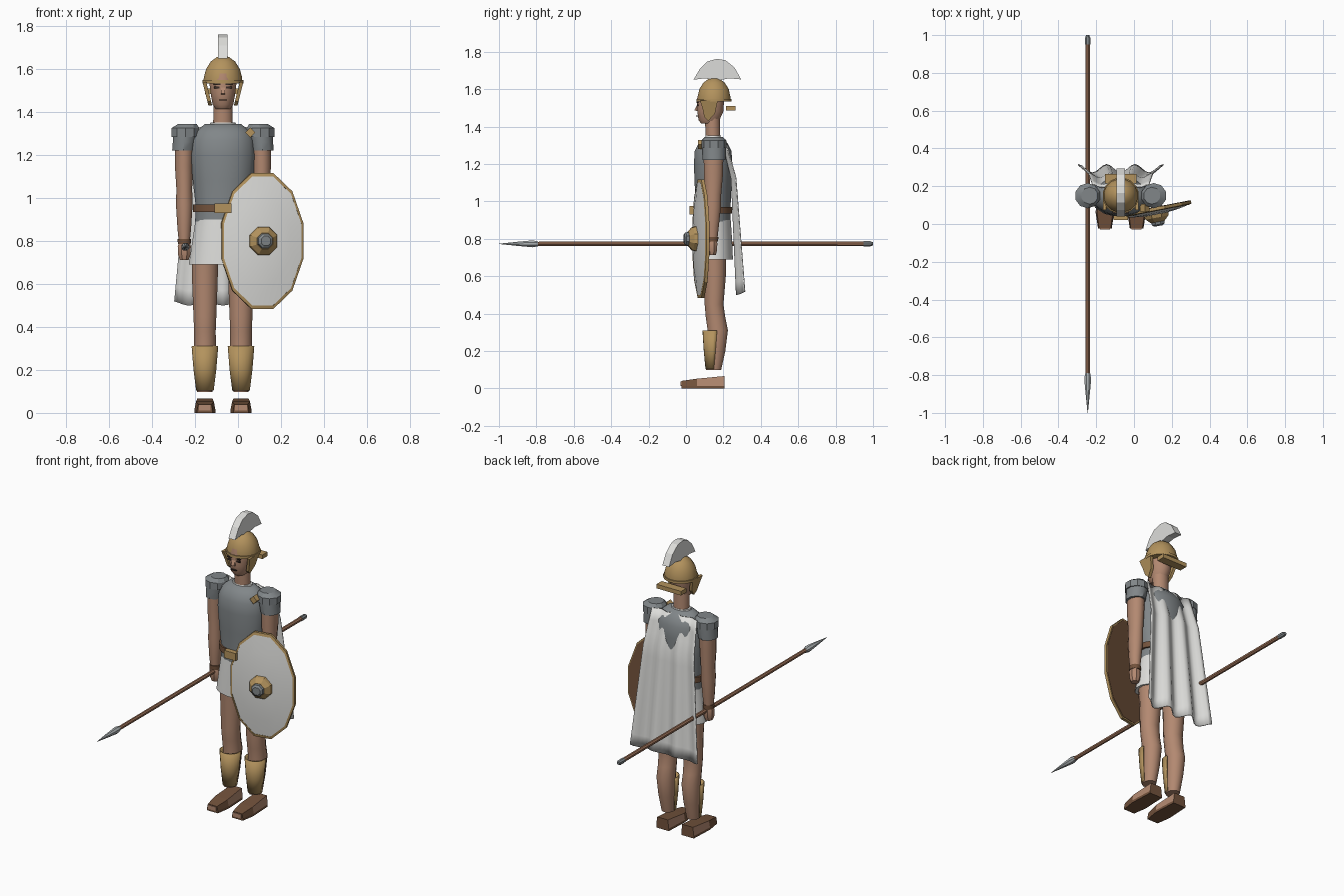
import bpy, bmesh, math
from mathutils import Matrix, Vector

if "Cube" in bpy.data.objects:
    bpy.data.objects.remove(bpy.data.objects["Cube"])

MX, MY = -0.07, 0.145   # body axis


def material(name, rgb):
    m = bpy.data.materials.new(name)
    m.use_nodes = True
    m.diffuse_color = (*rgb, 1)
    m.node_tree.nodes["Principled BSDF"].inputs["Base Color"].default_value = (*rgb, 1)
    return m


skin = material("skin", (0.45, 0.25, 0.165))
gold = material("bronze", (0.45, 0.29, 0.11))
steel = material("steel", (0.22, 0.24, 0.25))
cloth = material("white cloth", (0.72, 0.72, 0.70))
leather = material("leather", (0.17, 0.085, 0.045))
wood = material("wood", (0.34, 0.17, 0.10))
dark = material("dark", (0.04, 0.025, 0.02))
silver = material("spear steel", (0.42, 0.45, 0.46))


def finish(name, bm, *mats, smooth=None):
    bmesh.ops.recalc_face_normals(bm, faces=bm.faces)
    me = bpy.data.meshes.new(name)
    bm.to_mesh(me)
    bm.free()
    for m in mats:
        me.materials.append(m)
    ob = bpy.data.objects.new(name, me)
    bpy.context.collection.objects.link(ob)
    if smooth:
        bpy.ops.object.select_all(action="DESELECT")
        ob.select_set(True)
        bpy.context.view_layer.objects.active = ob
        bpy.ops.object.shade_smooth_by_angle(angle=math.radians(smooth))
    return ob


def skin_rings(bm, rings, closed=True):
    for a, b in zip(rings, rings[1:]):
        n = len(a)
        for i in range(n):
            j = (i + 1) % n
            bm.faces.new((a[i], a[j], b[j], b[i]))
    if closed:
        bm.faces.new(rings[0])
        bm.faces.new(rings[-1])


def loft(name, mat, rings, sides=12, smooth=40, closed=True, matrix=None):
    """Stack elliptical rings given as (z, x, y, radius x, radius y)."""
    bm = bmesh.new()
    made = []
    for z, x, y, rx, ry in rings:
        angles = [2 * math.pi * (i + 0.5) / sides for i in range(sides)]
        made.append([bm.verts.new((x + rx * math.cos(a), y + ry * math.sin(a), z)) for a in angles])
    skin_rings(bm, made, closed)
    if matrix:
        bm.transform(matrix)
    return finish(name, bm, mat, smooth=smooth)


def body(name, mat, rings, **kw):
    return loft(name, mat, [(z, MX, MY + dy, rx, ry) for z, dy, rx, ry in rings], **kw)


def box(name, mat, centre, size, turn=0):
    bm = bmesh.new()
    bmesh.ops.create_cube(bm, size=1)
    bm.transform(Matrix.Translation(centre) @ Matrix.Rotation(turn, 4, "Y") @ Matrix.Diagonal((*size, 1)))
    return finish(name, bm, mat)


def prism(name, mat, outline, x0, x1, lean=0):
    """Extrude a (y, z) outline along x; lean shears x with height."""
    bm = bmesh.new()
    top = max(z for _, z in outline)
    skin_rings(bm, [[bm.verts.new((x + lean * (top - z), y, z)) for y, z in outline] for x in (x0, x1)])
    return finish(name, bm, mat)


# torso, belt and skirt
body("cuirass", steel, [(0.88, 0, .132, .095), (0.97, 0, .13, .095), (1.08, 0, .143, .1),
                        (1.2, 0, .153, .105), (1.27, 0, .147, .1), (1.31, 0, .128, .08),
                        (1.345, 0, .085, .045)], sides=16, smooth=50)
body("collar", cloth, [(1.335, 0, .065, .044), (1.352, 0, .06, .041)])
body("belt", leather, [(0.935, 0, .142, .103), (0.97, 0, .142, .103)], sides=16)
box("belt_buckle", gold, (MX, 0.035, 0.952), (0.078, 0.03, 0.045))
body("skirt", cloth, [(0.69, 0, .162, .108), (0.80, 0, .145, .103), (0.9, 0, .13, .096)], sides=16)
box("cloak_clasp", gold, (0.057, 0.085, 1.305), (0.034, 0.04, 0.034), math.pi / 4)

# neck, head and face
body("neck", skin, [(1.33, 0, .047, .04), (1.47, -.005, .046, .042)])
body("head", skin, [(1.415, -.02, .035, .045), (1.435, -.022, .05, .058), (1.48, -.015, .058, .072),
                    (1.54, -.015, .066, .076), (1.6, -.005, .06, .07)])
prism("nose", skin, [(0.065, 1.53), (0.045, 1.487), (0.068, 1.48)], MX - .01, MX + .01)
box("mouth", dark, (MX, 0.0585, 1.457), (0.036, 0.009, 0.005))
for s, side in ((-1, "right"), (1, "left")):
    box(side + "_eye", dark, (MX + s * .028, 0.062, 1.514), (0.026, 0.009, 0.01))
    box(side + "_brow", dark, (MX + s * .028, 0.061, 1.529), (0.032, 0.009, 0.006))

# helmet with cheek guards, neck guard and crest
body("helmet_bowl", gold, [(1.535, 0.005, .092, .09), (1.56, 0.005, .091, .089), (1.6, 0.005, .08, .08),
                           (1.635, 0.005, .058, .058), (1.655, 0.005, .03, .03),
                           (1.662, 0.005, .01, .01)], sides=16)
body("helmet_rim", gold, [(1.533, 0.005, .097, .096), (1.548, 0.005, .097, .096)], sides=16)
for s, side in ((-1, "right"), (1, "left")):
    prism(side + "_cheek_guard", gold,
          [(.075, 1.54), (.17, 1.54), (.155, 1.47), (.12, 1.43), (.098, 1.45), (.09, 1.49)],
          MX + s * .078, MX + s * .095, -s * 0.25)
box("neck_guard", gold, (MX, 0.24, 1.497), (0.165, 0.05, 0.025))
prism("crest", cloth, [(.04, 1.65), (.075, 1.71), (.115, 1.748), (.165, 1.762), (.21, 1.755), (.26, 1.715),
                       (.295, 1.652), (.23, 1.658), (.165, 1.645), (.1, 1.658)], MX - .022, MX + .022)

# limbs, mirrored about the body axis
for s, side in ((-1, "right"), (1, "left")):
    ax = MX + s * 0.18
    loft(side + "_arm", skin, [(0.79, ax, .14, .026, .028), (0.86, ax, .14, .033, .036),
                               (0.97, ax, .143, .04, .045), (1.04, ax, .145, .038, .045),
                               (1.15, ax + s * .002, .147, .043, .053), (1.27, ax, .147, .045, .055)])
    loft(side + "_wrist_band", leather, [(0.785, ax, .14, .031, .033), (0.81, ax, .14, .032, .034)])
    loft(side + "_hand", skin, [(0.712, ax, .138, .022, .022), (0.735, ax, .138, .031, .03),
                                (0.775, ax, .138, .033, .032), (0.8, ax, .14, .024, .026)], sides=8)
    px = MX + s * 0.175
    loft(side + "_shoulder_sleeve", steel, [(1.22, px + s * .01, .15, .054, .061),
                                            (1.26, px + s * .005, .15, .056, .064),
                                            (1.30, px, .15, .06, .064)], sides=10)
    loft(side + "_shoulder_cap", steel, [(1.285, px, .15, .068, .067), (1.325, px, .15, .068, .067),
                                         (1.345, px + .01 * -s, .15, .045, .045)], sides=10, smooth=25)

    lx = MX + s * 0.084
    loft(side + "_leg", skin, [(0.098, lx, .147, .037, .042), (0.2, lx, .16, .047, .052),
                               (0.31, lx, .17, .053, .056), (0.38, lx, .158, .052, .054),
                               (0.45, lx, .15, .055, .052), (0.6, lx, .155, .061, .06),
                               (0.75, lx, .15, .065, .068)])
    # greave: half shell wrapping the shin
    bm = bmesh.new()
    rows = []
    for z, y, rx, ry in ((0.105, .14, .041, .036), (0.2, .145, .053, .05), (0.31, .15, .062, .062)):
        rows.append([bm.verts.new((lx + rx * math.cos(t), y - ry * math.sin(t), z))
                     for t in [math.pi * (-1 + 14 * i / 12) / 12 * 1 for i in range(13)]])
    for a, b in zip(rows, rows[1:]):
        for i in range(12):
            bm.faces.new((a[i], a[i + 1], b[i + 1], b[i]))
    ob = finish(side + "_greave", bm, gold, smooth=40)
    mod = ob.modifiers.new("thickness", "SOLIDIFY")
    mod.thickness = 0.006

    # sandalled foot, bare on the toe front and heel sides
    bm = bmesh.new()
    rings = []
    for y, w, h in ((-.025, .036, .04), (.06, .049, .052), (.205, .042, .066)):
        rings.append([bm.verts.new((lx + sx * w * k, y, z)) for sx, k, z in
                      ((-1, 1, 0), (-1, 1, .014), (-1, .85, h), (1, .85, h), (1, 1, .014), (1, 1, 0))])
    skin_rings(bm, rings)
    bm.normal_update()
    for f in bm.faces:
        c = f.calc_center_median()
        if c.y > 0.06 and c.z > 0.02 and abs(f.normal.x) > 0.7:
            f.material_index = 1
    finish(side + "_sandal", bm, leather, skin)
    box(side + "_toes", skin, (lx, -0.02, 0.024), (0.054, 0.018, 0.024))

# cape: waved sheet widening toward the hem
bm = bmesh.new()
COLS, ROWS = 24, 12
grid = []
for r in range(ROWS + 1):
    t = r / ROWS
    half = 0.15 + 0.075 * t
    row = []
    for c in range(COLS + 1):
        u = 2 * c / COLS - 1
        wave = (0.008 + 0.014 * t) * math.cos(u * 3 * math.pi + math.pi)
        y = 0.205 + 0.04 * min(1, t * 4) + 0.05 * t + wave
        row.append(bm.verts.new((MX + half * u, y, 1.33 - t * (0.82 + 0.01 * math.cos(u * 9)))))
    grid.append(row)
for a, b in zip(grid, grid[1:]):
    for i in range(COLS):
        bm.faces.new((a[i], a[i + 1], b[i + 1], b[i]))
cape = finish("cape", bm, cloth, smooth=60)
cape.modifiers.new("thickness", "SOLIDIFY").thickness = 0.006

# shield: oval, domed and turned toward the left; local z points forward
turn = Matrix.Translation((0.113, 0.078, 0.80)) @ Matrix.Rotation(0.19, 4, "Z") @ Matrix.Rotation(math.pi / 2, 4, "X")
RX, RY = 0.2, 0.327


def plate(name, mat, steps, **kw):
    loft(name, mat, [(z, 0, 0, RX * k, RY * k) for z, k in steps], matrix=turn, **kw)


plate("shield_back", leather, [(-.012, .97), (-.003, .97)])
plate("shield_rim", gold, [(-.01, .95), (-.01, 1), (.006, 1), (.01, .95), (-.01, .95)], smooth=20, closed=False)
plate("shield_face", cloth, [(0, .955), (.008, .955), (.02, .65), (.028, .3)], smooth=30)
loft("shield_boss", gold, [(.02, 0, 0, .073, .073), (.045, 0, 0, .066, .066), (.068, 0, 0, .04, .04)],
     sides=8, smooth=None, matrix=turn)
loft("shield_boss_cap", steel, [(.06, 0, 0, .04, .04), (.082, 0, 0, .036, .036), (.09, 0, 0, .024, .024)],
     sides=8, smooth=None, matrix=turn)

# spear: local z points forward
aim = Matrix.Translation((MX - 0.175, 0, 0.773)) @ Matrix.Rotation(math.pi / 2, 4, "X")


def spear(name, mat, steps):
    loft(name, mat, [(z, 0, 0, r, r) for z, r in steps], sides=8, matrix=aim)


spear("spear_shaft", wood, [(-.97, .013), (.81, .012)])
spear("spear_head", silver, [(.79, .014), (.82, .02), (.9, .012), (1, .001)])
spear("spear_butt", steel, [(-1, .009), (-.985, .015), (-.95, .015)])
